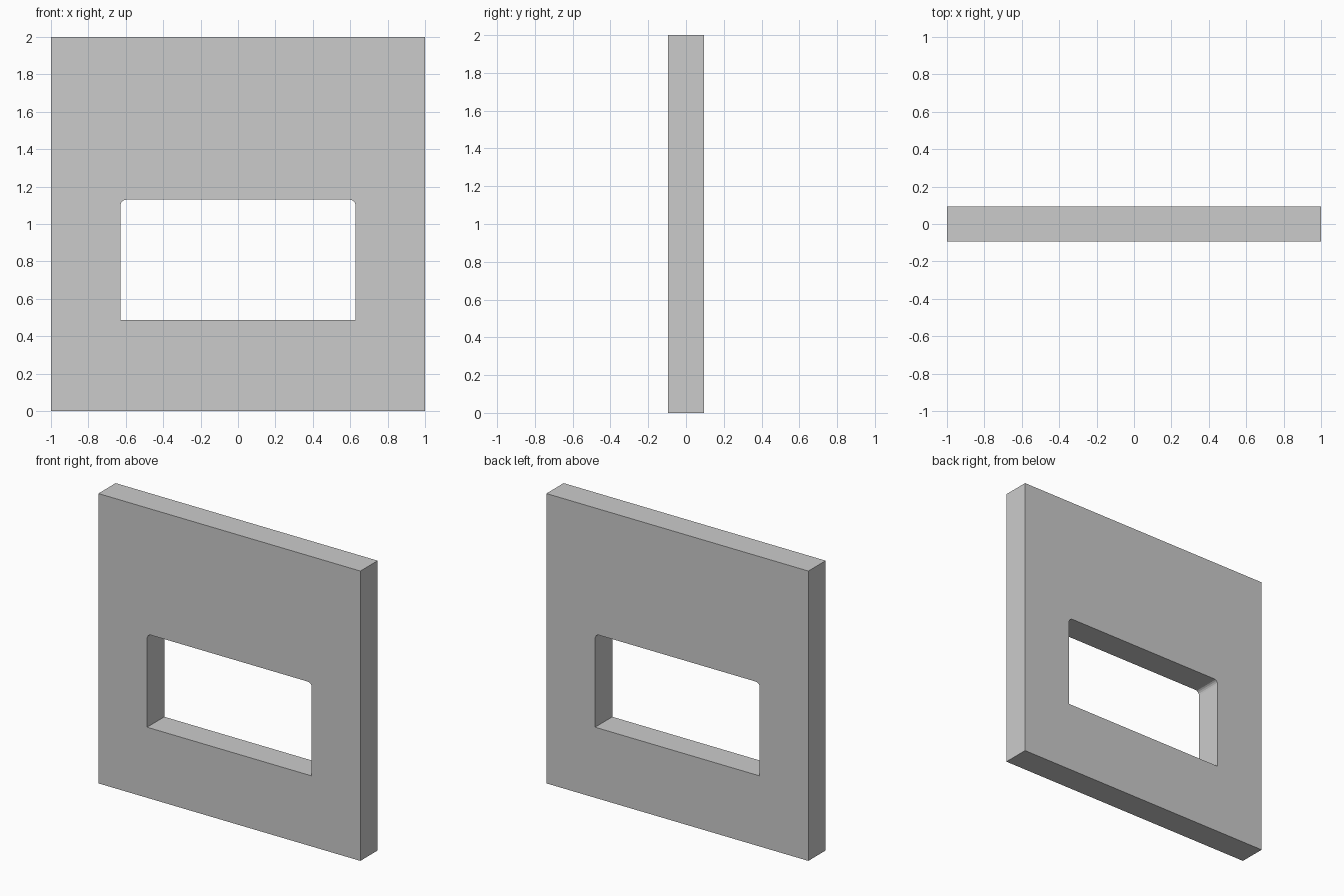
import bpy, bmesh
from math import sin, cos, pi

if "Cube" in bpy.data.objects:
    bpy.data.objects.remove(bpy.data.objects["Cube"])

HALF_DEPTH = 0.094
HALF_W, Z_LOW, Z_TOP, RADIUS, STEPS = 0.628, 0.487, 1.13, 0.03, 4


def add_loop(bm, points):
    verts = [bm.verts.new((x, -HALF_DEPTH, z)) for x, z in points]
    return [bm.edges.new((a, b)) for a, b in zip(verts, verts[1:] + verts[:1])]


# Window opening: square sill, small rounded upper corners
right_side = [(HALF_W, Z_LOW)]
for i in range(STEPS + 1):
    a = pi / 2 * i / STEPS
    right_side.append((HALF_W - RADIUS + RADIUS * cos(a),
                       Z_TOP - RADIUS + RADIUS * sin(a)))
opening = right_side + [(-x, z) for x, z in reversed(right_side)]

# Wall face with the opening, extruded to full depth
bm = bmesh.new()
edges = add_loop(bm, [(-1, 0), (1, 0), (1, 2), (-1, 2)]) + add_loop(bm, opening)
bmesh.ops.triangle_fill(bm, edges=edges, use_beauty=True, normal=(0, -1, 0))
solid = bmesh.ops.extrude_face_region(bm, geom=bm.faces[:], use_keep_orig=True)
moved = [g for g in solid["geom"] if isinstance(g, bmesh.types.BMVert)]
bmesh.ops.translate(bm, verts=moved, vec=(0, 2 * HALF_DEPTH, 0))
bmesh.ops.recalc_face_normals(bm, faces=bm.faces[:])

mesh = bpy.data.meshes.new("window_wall")
bm.to_mesh(mesh)
bm.free()
wall = bpy.data.objects.new("window_wall", mesh)
bpy.context.collection.objects.link(wall)
